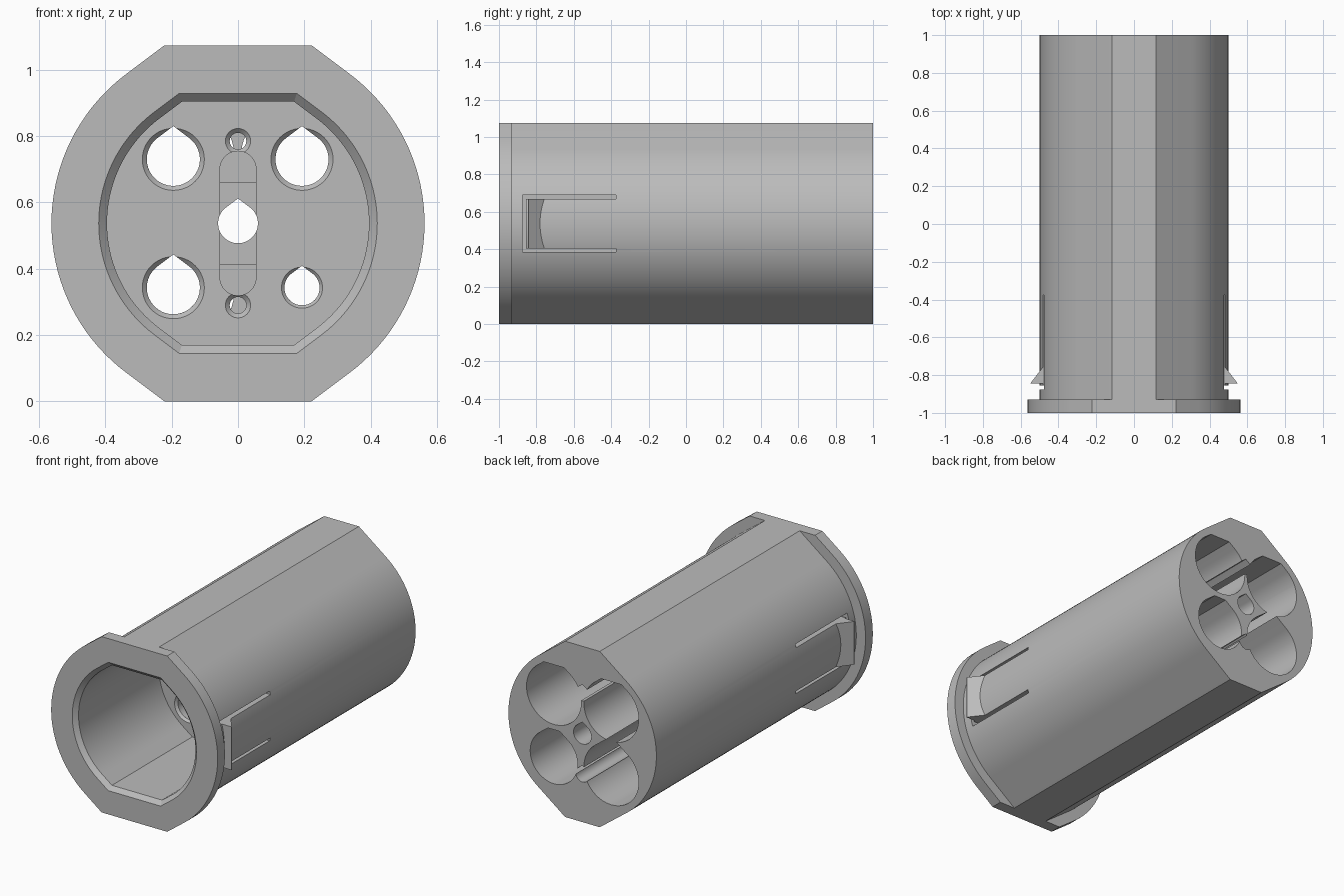
import bpy
import bmesh
from math import radians, sin, cos, sqrt

if "Cube" in bpy.data.objects:
    bpy.data.objects.remove(bpy.data.objects["Cube"], do_unlink=True)

MID = 0.537           # height of the long axis
TILT = 53.13          # angle where the straight flanks leave the round
WALL = -0.2           # front of the inner partition

grey = bpy.data.materials.new("plain grey plastic")
grey.use_nodes = True
grey.diffuse_color = (0.5, 0.5, 0.5, 1)
grey.node_tree.nodes["Principled BSDF"].inputs["Base Color"].default_value = (0.5, 0.5, 0.5, 1)


def circle(r, x=0, z=MID, n=48):
    return [(x + r * cos(radians(360 * i / n)), z + r * sin(radians(360 * i / n))) for i in range(n)]


def capped_round(r, h, n=36):
    """Round with tangent flanks that end in flats at the top and bottom."""
    flat = (r - h * sin(radians(TILT))) / cos(radians(TILT))
    side = [(r * cos(a), r * sin(a)) for a in
            (radians(-TILT + 2 * TILT * i / n) for i in range(n + 1))]
    half = [(flat, -h)] + side + [(flat, h)]
    return [(x, MID + z) for x, z in half] + [(-x, MID - z) for x, z in half]


def teardrop(r, x, z, h=None, n=48):
    """Round hole with a pointed or cut-off roof."""
    tip = r / sin(radians(TILT))
    pts = [(r * cos(a), r * sin(a)) for a in
           (radians(180 - TILT + (180 + 2 * TILT) * i / n) for i in range(n + 1))]
    if h is None:
        pts.append((0, tip))
    else:
        flat = (r - h * sin(radians(TILT))) / cos(radians(TILT))
        pts += [(flat, h), (-flat, h)]
    return [(x + px, z + pz) for px, pz in pts]


def loft(name, front, back, y0, y1):
    """Solid between two matching x-z outlines."""
    bm = bmesh.new()
    a = [bm.verts.new((x, y0, z)) for x, z in front]
    b = [bm.verts.new((x, y1, z)) for x, z in back]
    bm.faces.new(a)
    bm.faces.new(b)
    for i in range(len(a)):
        j = (i + 1) % len(a)
        bm.faces.new((a[i], a[j], b[j], b[i]))
    bmesh.ops.recalc_face_normals(bm, faces=bm.faces)
    mesh = bpy.data.meshes.new(name)
    bm.to_mesh(mesh)
    bm.free()
    ob = bpy.data.objects.new(name, mesh)
    bpy.context.collection.objects.link(ob)
    mesh.materials.append(grey)
    return ob


def prism(name, outline, y0, y1):
    return loft(name, outline, outline, y0, y1)


def box(name, x0, x1, y0, y1, z0, z1):
    return prism(name, [(x0, z0), (x1, z0), (x1, z1), (x0, z1)], y0, y1)


def cut(target, cutter):
    mod = target.modifiers.new("cut", "BOOLEAN")
    mod.operation = "DIFFERENCE"
    mod.solver = "EXACT"
    mod.object = cutter
    bpy.context.view_layer.objects.active = target
    bpy.ops.object.modifier_apply(modifier=mod.name)
    bpy.data.objects.remove(cutter, do_unlink=True)


# Front flange with a chamfered opening
flange = prism("front_flange", capped_round(0.5625, MID), -1, -0.93)
cut(flange, prism("bore_cutter", capped_round(0.395, 0.367), -1.1, -0.9))
cut(flange, loft("chamfer_cutter", capped_round(0.445, 0.417), capped_round(0.395, 0.367), -1.025, -0.975))

# Long body with the front chamber
body = prism("body", capped_round(0.5, MID), -0.93, 1)
cut(body, prism("chamber_cutter", capped_round(0.395, 0.367), -1, WALL))

# Four large rear bores, each with a smaller chamfered hole through the partition
bores = [(-0.195, 0.73, 0.185, 0.18, 0.08), (0.193, 0.73, 0.185, 0.18, 0.08),
         (-0.195, 0.343, 0.185, 0.215, 0.08), (0.193, 0.343, 0.16, 0.17, 0.053)]
for x, z, r, h, small in bores:
    cut(body, prism("rear_bore_cutter", teardrop(r, x, z, h), WALL + 0.1, 1.1))
    cut(body, prism("hole_cutter", teardrop(small, x, z), WALL - 0.1, WALL + 0.2))
    rim = small * 1.17
    cut(body, loft("rim_cutter", circle(rim + 0.004, x, z), circle(small, x, z),
                   WALL - 0.004, WALL + rim - small))

# Recessed vertical slot and central through hole
top = [(px, pz) for px, pz in circle(0.0545, 0, 0.7) if pz >= 0.7 - 1e-6]
slot = top + [(-x, 1.074 - z) for x, z in top]
cut(body, prism("slot_cutter", slot, WALL - 0.1, WALL + 0.04))
cut(body, box("slot_floor_cutter", -0.0545, 0.0545, WALL - 0.1, WALL + 0.06, 0.415, 0.66))
cut(body, prism("centre_cutter", teardrop(0.06, 0, MID), WALL - 0.1, 1.1))

# Screw holes, blind from both ends
for z in (0.785, 0.29):
    cut(body, loft("screw_rim_cutter", circle(0.042, 0, z), circle(0.025, 0, z), WALL - 0.004, WALL + 0.013))
    cut(body, prism("screw_cutter", circle(0.025, 0, z), WALL - 0.1, WALL + 0.1))
    cut(body, prism("rear_screw_cutter", teardrop(0.045, 0, z), 0.2, 1.1))

# Spring clips on both sides: a U-shaped groove around a tongue with a wedge hook
hooks = []
for side, label in ((1, "left"), (-1, "right")):
    x0, x1 = sorted((side * 0.44, side * 0.6))
    for z0 in (0.385, 0.669):
        cut(body, box("groove_cutter", x0, x1, -0.875, -0.375, z0, z0 + 0.02))
    cut(body, box("gap_cutter", x0, x1, -0.875, -0.855, 0.386, 0.688))
    bm = bmesh.new()
    outline = [(0.45, -0.845), (0.547, -0.845), (0.547, -0.841), (0.45, -0.716)]
    base = bm.faces.new([bm.verts.new((side * x, y, 0.405)) for x, y in outline])
    grown = bmesh.ops.extrude_face_region(bm, geom=[base])["geom"]
    bmesh.ops.translate(bm, vec=(0, 0, 0.264), verts=[v for v in grown if isinstance(v, bmesh.types.BMVert)])
    bmesh.ops.recalc_face_normals(bm, faces=bm.faces)
    mesh = bpy.data.meshes.new(label + "_clip_hook")
    bm.to_mesh(mesh)
    bm.free()
    mesh.materials.append(grey)
    hook = bpy.data.objects.new(label + "_clip_hook", mesh)
    bpy.context.collection.objects.link(hook)
    hooks.append(hook)

# Smooth rounds, sharp edges
bpy.ops.object.select_all(action="DESELECT")
for ob in (flange, body):
    ob.select_set(True)
bpy.context.view_layer.objects.active = body
bpy.ops.object.shade_smooth_by_angle(angle=radians(20))
